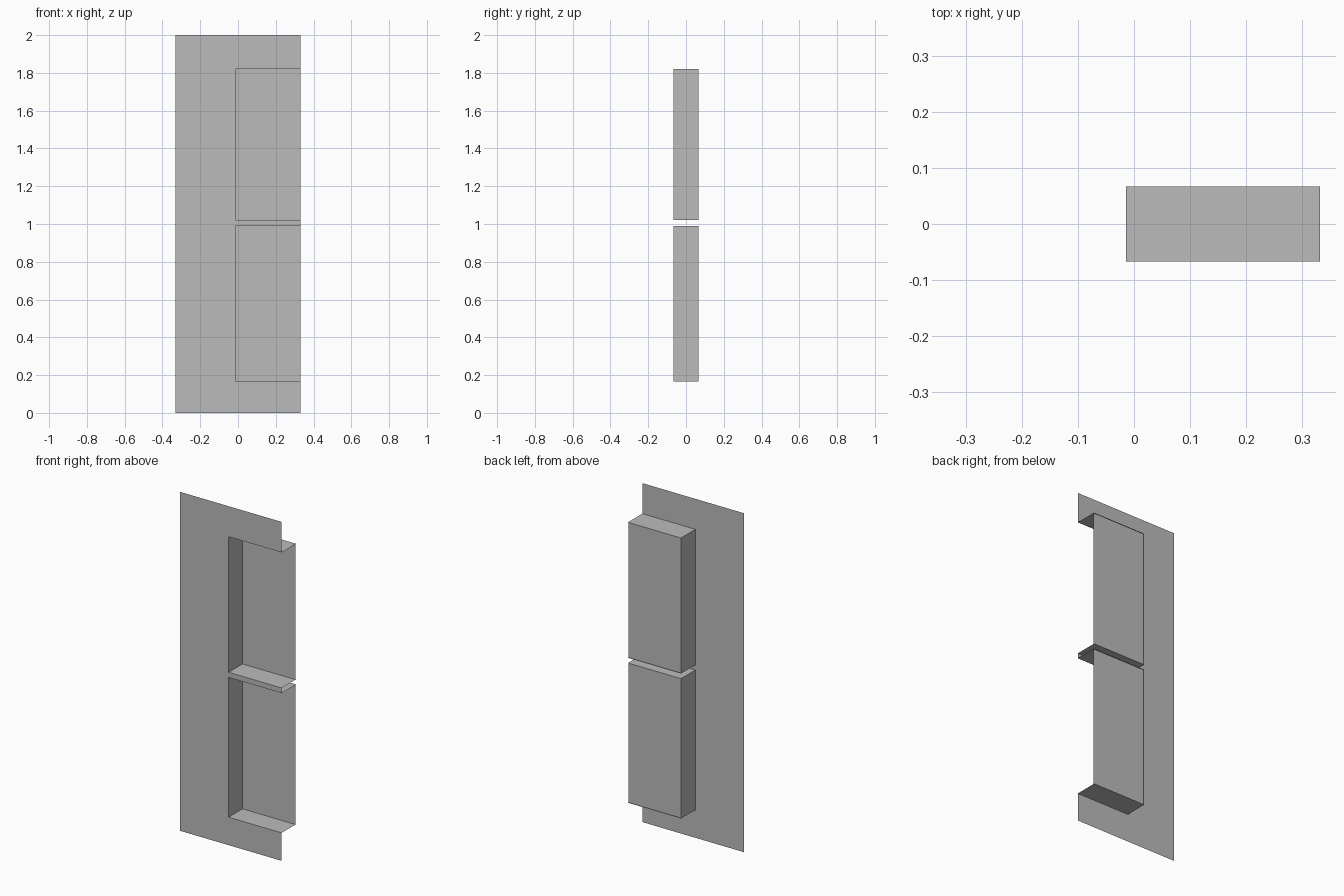
import bpy
from mathutils import Vector

cube = bpy.data.objects.get("Cube")
if cube:
    bpy.data.objects.remove(cube, do_unlink=True)

grey = bpy.data.materials.new("plain_grey")
grey.use_nodes = True
colour = (0.5, 0.5, 0.5, 1)
grey.diffuse_color = colour
grey.node_tree.nodes["Principled BSDF"].inputs["Base Color"].default_value = colour

LEFT, RIGHT, INNER = -0.332, 0.332, -0.014
FRONT, BACK = -0.067, 0.067
PLATE = BACK - 0.005  # back plates sit just inside the recess walls
RECESSES = {"lower": (0.165, 0.99), "upper": (1.02, 1.82)}


def sheet(name, corner, edge_a, edge_b):
    """Flat sheet spanned by two edges; its normal is edge_a x edge_b."""
    c, a, b = Vector(corner), Vector(edge_a), Vector(edge_b)
    mesh = bpy.data.meshes.new(name)
    mesh.from_pydata([c, c + a, c + a + b, c + b], [], [(0, 1, 2, 3)])
    mesh.materials.append(grey)
    obj = bpy.data.objects.new(name, mesh)
    bpy.context.collection.objects.link(obj)


# Front panel: tall strip plus the bands around the recesses
sheet("front_panel", (LEFT, FRONT, 0), (INNER - LEFT, 0, 0), (0, 0, 2))
width, depth = RIGHT - INNER, BACK - FRONT
levels = [0, *RECESSES["lower"], *RECESSES["upper"], 2]
for name, low, high in zip(("bottom", "middle", "top"), levels[::2], levels[1::2]):
    sheet(name + "_band", (INNER, FRONT, low), (width, 0, 0), (0, 0, high - low))

# Recesses: floor, ceiling, side wall and back plate, open at the +x end
for name, (low, high) in RECESSES.items():
    across, inward, up = (width, 0, 0), (0, depth, 0), (0, 0, high - low)
    sheet(name + "_recess_floor", (INNER, FRONT, low), across, inward)
    sheet(name + "_recess_ceiling", (INNER, FRONT, high), inward, across)
    sheet(name + "_recess_side", (INNER, FRONT, low), inward, up)
    sheet(name + "_recess_back", (INNER, PLATE, low), across, up)
